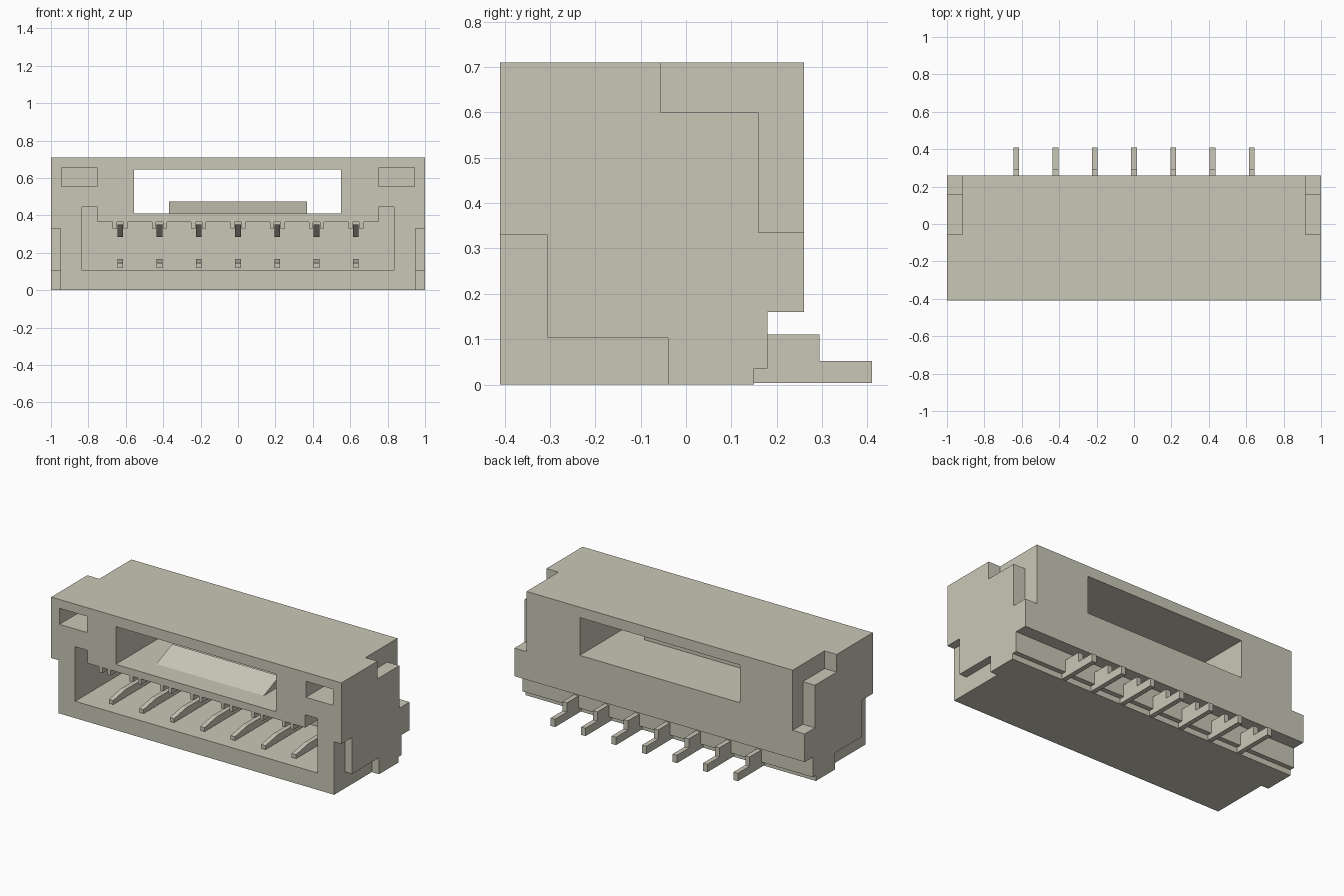
import bpy, bmesh
from mathutils import Vector

old = bpy.data.objects.get("Cube")
if old:
    bpy.data.objects.remove(old, do_unlink=True)

plastic = bpy.data.materials.new("warm_grey_beige")
plastic.use_nodes = True
colour = (0.59, 0.575, 0.475, 1)
plastic.diffuse_color = colour
plastic.node_tree.nodes["Principled BSDF"].inputs["Base Color"].default_value = colour


def prism(name, points, axis, start, end):
    """Extrude a flat profile along x (points are y, z) or along y (points are x, z)."""
    bm = bmesh.new()
    place = (lambda a, b: (start, a, b)) if axis == "x" else (lambda a, b: (a, start, b))
    face = bm.faces.new([bm.verts.new(place(a, b)) for a, b in points])
    new = bmesh.ops.extrude_face_region(bm, geom=[face])["geom"]
    shift = Vector((end - start, 0, 0) if axis == "x" else (0, end - start, 0))
    bmesh.ops.translate(bm, vec=shift, verts=[v for v in new if isinstance(v, bmesh.types.BMVert)])
    bmesh.ops.recalc_face_normals(bm, faces=bm.faces)
    mesh = bpy.data.meshes.new(name)
    bm.to_mesh(mesh)
    bm.free()
    mesh.materials.append(plastic)
    obj = bpy.data.objects.new(name, mesh)
    bpy.context.scene.collection.objects.link(obj)
    return obj


def rect(a0, a1, b0, b1):
    return [(a0, b0), (a1, b0), (a1, b1), (a0, b1)]


def cut(target, cutter):
    """Subtract the cutter and discard it."""
    mod = target.modifiers.new("cut", "BOOLEAN")
    mod.operation = "DIFFERENCE"
    mod.solver = "EXACT"
    mod.object = cutter
    bpy.context.view_layer.objects.active = target
    bpy.ops.object.modifier_apply(modifier=mod.name)
    bpy.data.objects.remove(cutter, do_unlink=True)


FRONT, BACK, TOP = -0.41, 0.26, 0.71
pin_xs = [0.21 * i for i in range(-3, 4)]

# Housing: side profile with a stepped lower back
housing = prism("housing", [(FRONT, 0), (0.15, 0), (0.15, 0.035), (0.18, 0.035),
                            (0.18, 0.16), (BACK, 0.16), (BACK, TOP), (FRONT, TOP)], "x", -1, 1)

# Window through the upper housing
cut(housing, prism("window_cutter", rect(-0.555, 0.55, 0.41, 0.645), "y", -0.6, 0.6))

# Mating cavity: ears at the ends, small ribs either side of every contact
outline = [(-0.835, 0.105), (0.835, 0.105), (0.835, 0.445), (0.75, 0.445), (0.75, 0.365)]
for x in reversed(pin_xs):
    for near, far in ((0.04, 0.018), (-0.018, -0.04)):
        outline += [(x + near, 0.365), (x + near, 0.33), (x + far, 0.33), (x + far, 0.365)]
outline += [(-0.75, 0.365), (-0.75, 0.445), (-0.835, 0.445)]
cut(housing, prism("cavity_cutter", outline, "y", -0.6, 0.1))

# Pockets, rear corner notches and lower front side recesses
notch = [(-0.055, 0.8), (-0.055, 0.6), (0.16, 0.6), (0.16, 0.335), (0.4, 0.335), (0.4, 0.8)]
recess = [(-0.6, -0.1), (-0.04, -0.1), (-0.04, 0.103), (-0.305, 0.103), (-0.305, 0.33), (-0.6, 0.33)]
for side in (-1, 1):
    cut(housing, prism("pocket_cutter", rect(*sorted((side * 0.755, side * 0.943)), 0.555, 0.655),
                       "y", -0.6, -0.11))
    cut(housing, prism("notch_cutter", notch, "x", side * 0.917, side * 1.2))
    cut(housing, prism("recess_cutter", recess, "x", side * 0.95, side * 1.2))

# Latch ramp on the window floor
prism("latch_ramp", [(-0.28, 0.408), (-0.12, 0.408), (-0.12, 0.475)], "x", -0.37, 0.37)

# Contacts: lower blade, upper arm and solder tail
parts = {
    "contact_blade": [(-0.35, 0.12), (0.12, 0.12), (0.12, 0.167), (-0.23, 0.167), (-0.35, 0.145)],
    "contact_arm": [(-0.28, 0.35), (-0.16, 0.285), (0.12, 0.285), (0.12, 0.35)],
    "solder_tail": [(0.14, 0.003), (0.41, 0.003), (0.41, 0.052), (0.294, 0.052),
                    (0.294, 0.11), (0.14, 0.11)],
}
for x in pin_xs:
    for name, profile in parts.items():
        prism(name, profile, "x", x - 0.015, x + 0.015)
